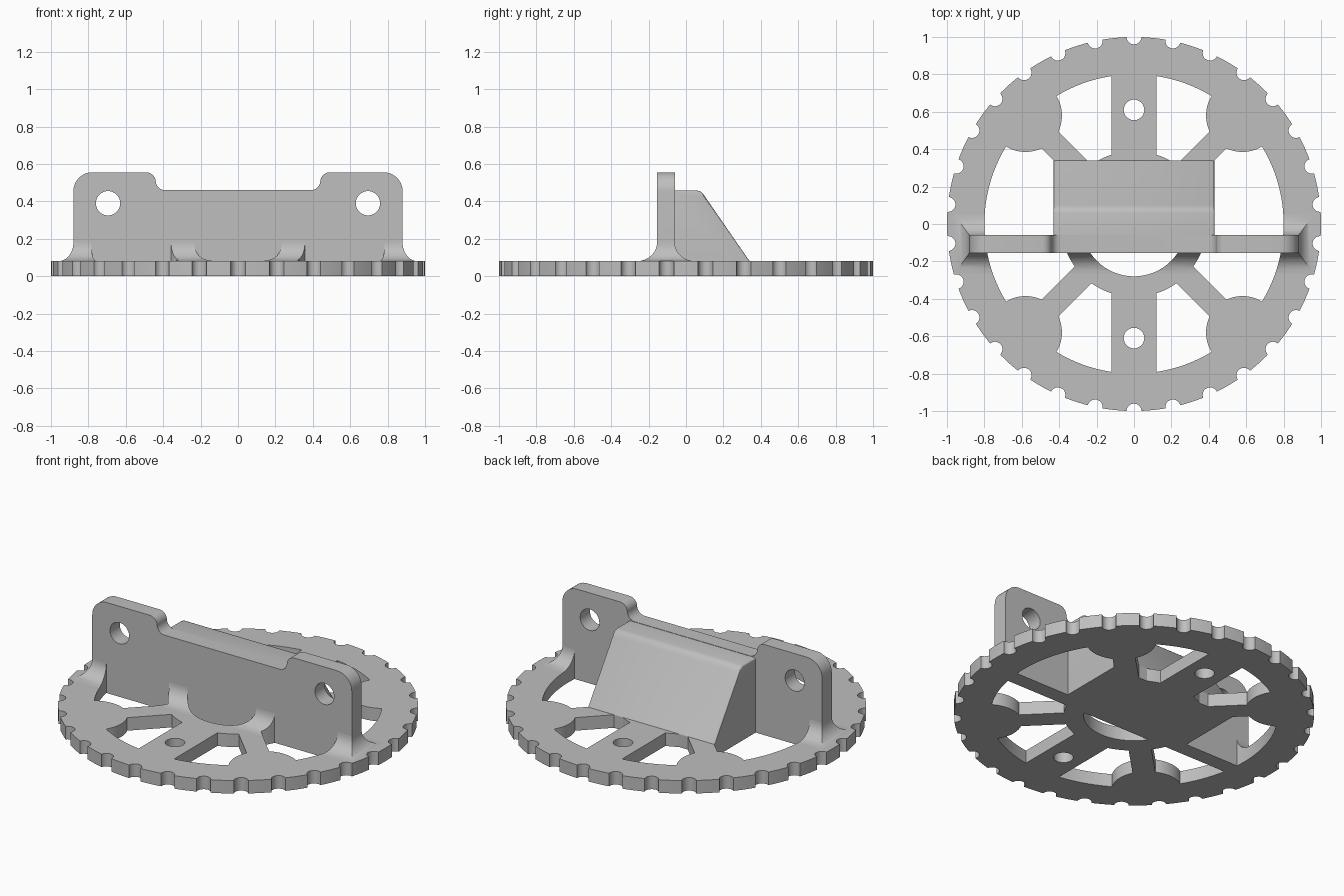
import bpy, bmesh
from math import sin, cos, radians, pi, tau
from mathutils import Matrix

cube = bpy.data.objects.get("Cube")
if cube:
    bpy.data.objects.remove(cube, do_unlink=True)

grey = bpy.data.materials.new("light grey plastic")
grey.use_nodes = True
COLOR = (0.52, 0.52, 0.52, 1)
grey.diffuse_color = COLOR
grey.node_tree.nodes["Principled BSDF"].inputs["Base Color"].default_value = COLOR

BASE = 0.08               # wheel thickness
FRONT, BACK = -0.155, -0.06   # upright plate faces
HALF = 0.88               # upright plate half width


def make(name, bm):
    bmesh.ops.recalc_face_normals(bm, faces=bm.faces)
    mesh = bpy.data.meshes.new(name)
    bm.to_mesh(mesh)
    bm.free()
    mesh.materials.append(grey)
    obj = bpy.data.objects.new(name, mesh)
    bpy.context.collection.objects.link(obj)
    return obj


def loft(name, rings):
    """Skin a stack of equal point rings and cap both ends."""
    bm = bmesh.new()
    loops = [[bm.verts.new(p) for p in ring] for ring in rings]
    n = len(loops[0])
    for a, b in zip(loops, loops[1:]):
        for i in range(n):
            j = (i + 1) % n
            bm.faces.new((a[i], a[j], b[j], b[i]))
    bm.faces.new(loops[0])
    bm.faces.new(loops[-1])
    return make(name, bm)


def arc(cx, cy, r, start, end, steps=10):
    return [(cx + r * cos(radians(start + (end - start) * i / steps)),
             cy + r * sin(radians(start + (end - start) * i / steps)))
            for i in range(steps + 1)]


def cylinder(name, x, y, r, z0=-1, z1=1, sides=48):
    pts = arc(x, y, r, 0, 360, sides)[:-1]
    return loft(name, [[(px, py, z) for px, py in pts] for z in (z0, z1)])


def bar(name, width, length, angle):
    """Tall bar through the centre, running along the given angle."""
    bm = bmesh.new()
    bmesh.ops.create_cube(bm, size=1)
    bmesh.ops.scale(bm, vec=(length, width, 4), verts=bm.verts)
    bmesh.ops.rotate(bm, matrix=Matrix.Rotation(radians(angle), 3, "Z"), verts=bm.verts)
    return make(name, bm)


def boolean(obj, tools, operation="DIFFERENCE", keep=False):
    for tool in tools:
        mod = obj.modifiers.new("cut", "BOOLEAN")
        mod.solver = "EXACT"
        mod.operation = operation
        mod.object = tool
        graph = bpy.context.evaluated_depsgraph_get()
        mesh = bpy.data.meshes.new_from_object(obj.evaluated_get(graph))
        obj.modifiers.clear()
        obj.data = mesh
        if not keep:
            bpy.data.objects.remove(tool, do_unlink=True)
    return obj


# Window cutter: everything inside the rim except spokes, pads and hub
windows = cylinder("window_cutter", 0, 0, 0.8, sides=128)
solid = [bar("spoke", 0.24, 3, 90), bar("spoke", 0.127, 3, 45), bar("spoke", 0.127, 3, -45),
         cylinder("hub", 0, 0, 0.39, -2, 2, 64)]
solid += [cylinder("pad", 0.58 * sx, 0.58 * sy, 0.195, -2, 2) for sx in (-1, 1) for sy in (-1, 1)]
boolean(windows, solid)

# Round holes and rim notches
cutters = [windows, cylinder("hub_hole", 0, 0, 0.28, sides=64)]
cutters += [cylinder("spoke_hole", 0, y, 0.055, sides=32) for y in (-0.61, 0.61)]
bm = bmesh.new()
for i in range(30):
    a = pi / 2 + tau * i / 30
    bmesh.ops.create_cone(bm, cap_ends=True, segments=20, radius1=0.04, radius2=0.04, depth=2,
                          matrix=Matrix.Translation((cos(a), sin(a), 0)))
cutters.append(make("rim_notches", bm))

# Wheel
wheel = cylinder("notched_wheel", 0, 0, 1, 0, BASE, 120)
boolean(wheel, cutters, keep=True)

# Curved foot around the upright plate, kept only where the wheel is solid
rings = []
profile = [(1, -0.3)] + [(1 - sin(t * pi / 20), 1 - cos(t * pi / 20)) for t in range(11)]
for off, rise in profile:
    x, y, z = HALF + 0.08 * off, 0.11 * off, BASE + 0.1 * rise
    rings.append([(-x, FRONT - y, z), (x, FRONT - y, z), (x, BACK + y, z), (-x, BACK + y, z)])
foot = loft("plate_foot_fillet", rings)
boolean(foot, cutters)
boolean(foot, [cylinder("rim_limit", 0, 0, 0.999, sides=120)], "INTERSECT")

# Upright plate with two raised ears
half = [(HALF, 0)] + arc(0.78, 0.455, 0.1, 0, 90) + arc(0.49, 0.505, 0.05, 90, 180)
half += arc(0.39, 0.51, 0.05, 0, -90)
outline = half + [(-x, z) for x, z in reversed(half)]
plate = loft("upright_plate", [[(x, y, z) for x, z in outline] for y in (FRONT, BACK)])
holes = []
for side in (-1, 1):
    pts = arc(0.695 * side, 0.39, 0.065, 0, 360, 40)[:-1]
    holes.append(loft("ear_hole", [[(x, y, z) for x, z in pts] for y in (-1, 1)]))
boolean(plate, holes)

# Sloped block behind the plate
side_profile = [(-0.1, 0), (0.34, 0), (0.34, BASE), (0.102, 0.425), (0.091, 0.442),
                (0.077, 0.453), (0.058, 0.458), (-0.1, 0.458)]
block = loft("sloped_block", [[(x, y, z) for y, z in side_profile] for x in (-0.43, 0.43)])
bm = bmesh.new()
bm.from_mesh(block.data)
edges = [e for e in bm.edges if e.verts[0].co.x * e.verts[1].co.x > 0
         and min(v.co.z for v in e.verts) > BASE - 0.01 and max(v.co.y for v in e.verts) > 0]
bmesh.ops.bevel(bm, geom=edges, offset=0.012, segments=3, profile=0.5, affect="EDGES")
bm.to_mesh(block.data)
bm.free()

# Smooth the rounded surfaces, keep the hard edges
for obj in (wheel, foot, plate, block):
    bpy.ops.object.select_all(action="DESELECT")
    obj.select_set(True)
    bpy.context.view_layer.objects.active = obj
    bpy.ops.object.shade_smooth_by_angle(angle=radians(30))
